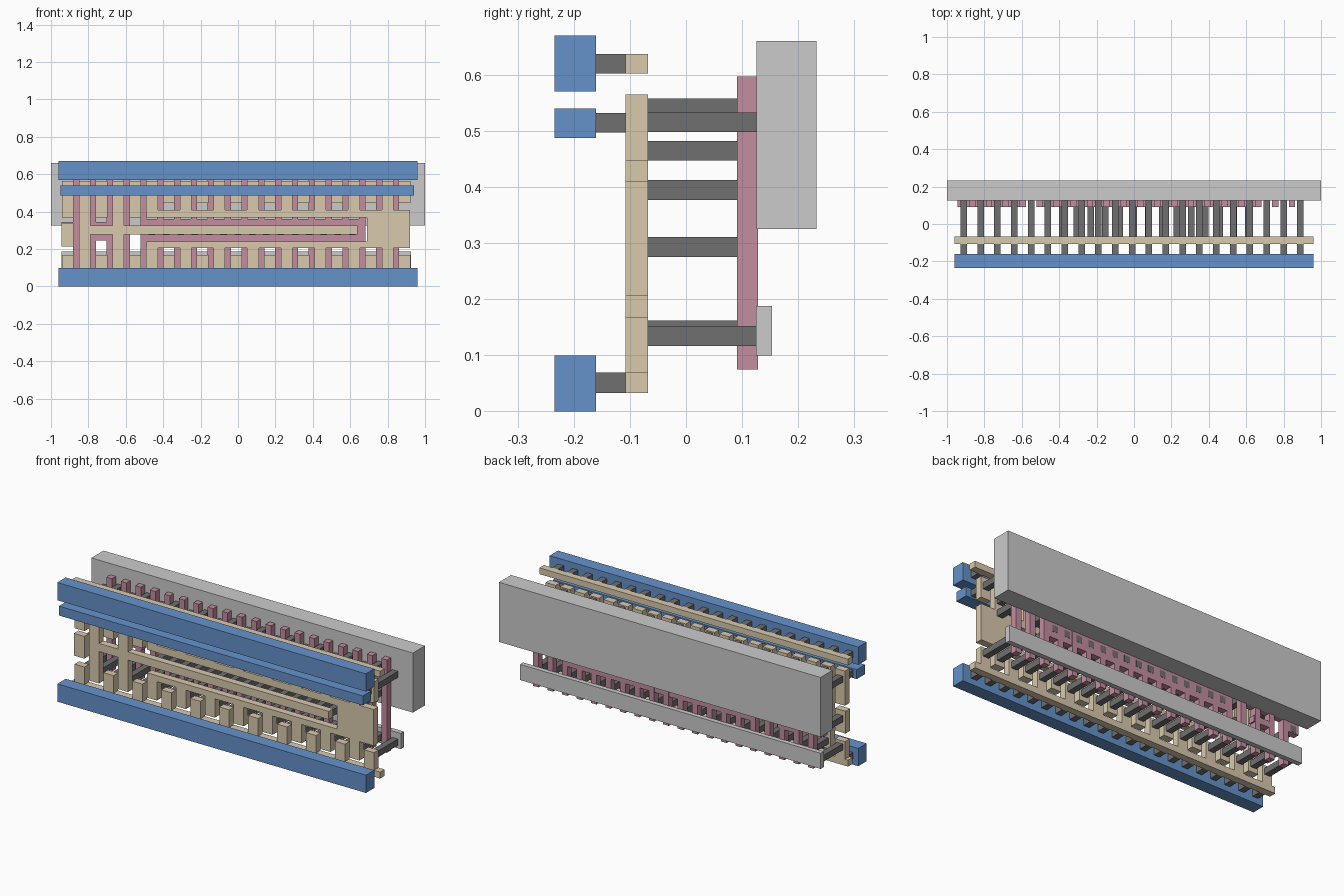
import bpy, bmesh

if "Cube" in bpy.data.objects:
    bpy.data.objects.remove(bpy.data.objects["Cube"])


def material(name, r, g, b):
    m = bpy.data.materials.new(name)
    m.diffuse_color = (r, g, b, 1)
    m.use_nodes = True
    m.node_tree.nodes["Principled BSDF"].inputs["Base Color"].default_value = m.diffuse_color
    return m


BLUE = material("blue", 0.13, 0.29, 0.60)
TAN = material("tan", 0.70, 0.59, 0.42)
PINK = material("pink", 0.55, 0.27, 0.35)
DARK = material("dark", 0.16, 0.16, 0.16)


def layer(name, rects, y0, y1, mat=None):
    """One object made of boxes given as (x0, x1, z0, z1), all y0..y1 deep."""
    bm = bmesh.new()
    for x0, x1, z0, z1 in rects:
        vs = bmesh.ops.create_cube(bm, size=1)["verts"]
        for v in vs:
            v.co.x = x1 if v.co.x > 0 else x0
            v.co.y = y1 if v.co.y > 0 else y0
            v.co.z = z1 if v.co.z > 0 else z0
    me = bpy.data.meshes.new(name)
    bm.to_mesh(me)
    bm.free()
    ob = bpy.data.objects.new(name, me)
    bpy.context.collection.objects.link(ob)
    if mat:
        me.materials.append(mat)


def column(x, half, z0, z1):
    return (x - half, x + half, z0, z1)


PITCH = 0.09
contacts = [-0.91 + PITCH * k for k in range(21)]
gates = [-0.865 + PITCH * k for k in range(20)]
even, odd = contacts[0::2], contacts[1::2]
V, F = 0.0175, 0.031            # half widths of posts and fingers

# Rear slabs
layer("rear_slab", [(-1, 1, 0.325, 0.66)], 0.126, 0.233)
layer("rear_strip", [(-0.945, 0.925, 0.10, 0.188)], 0.125, 0.153)

# Pink bars with their joining plates
layer("pink_bars", [column(x, 0.017, 0.075, 0.597) for x in gates], 0.091, 0.128, PINK)
layer("pink_plates", [(-0.522, 0.68, 0.24, 0.362),
                      (-0.945, -0.58, 0.325, 0.345),
                      (-0.945, -0.87, 0.27, 0.345),
                      (-0.79, -0.66, 0.245, 0.28)], 0.0915, 0.1275, PINK)

# Tan rails
layer("tan_rails", [(-0.96, 0.96, 0.033, 0.069),
                    (-0.96, 0.96, 0.602, 0.637)], -0.108, -0.068, TAN)

# Tan fingers: lower ones rise from the rail, upper ones stand alone
fingers = [column(x, F, 0.06, 0.168) for x in even]
fingers += [column(x, F, 0.37 if k < 3 else 0.447, 0.565) for k, x in enumerate(even)]
layer("tan_fingers", fingers, -0.108, -0.068, TAN)

# Tan output comb
comb = [(-0.49, 0.92, 0.37, 0.41), (-0.49, 0.92, 0.206, 0.24), (0.69, 0.92, 0.206, 0.41)]
for x in odd[2:]:
    comb += [column(x, F, 0.40, 0.565), column(x, F, 0.10, 0.21)]
layer("tan_comb", comb, -0.108, -0.068, TAN)

# Tan centre bar with its two uprights, and the input pad
centre = [(-0.82, 0.64, 0.279, 0.325)]
centre += [column(x, F, 0.10, 0.565) for x in odd[:2]]
layer("tan_centre_bar", centre, -0.108, -0.068, TAN)
layer("tan_input_pad", [(-0.945, -0.88, 0.215, 0.34)], -0.108, -0.068, TAN)

# Posts from the tan layer back to the slabs
posts = []
for x in even:
    posts += [column(x, V, 0.498, 0.533), column(x, V, 0.117, 0.152)]
for x in odd:
    posts += [column(x, V, z, z + 0.035) for z in (0.523, 0.447, 0.377, 0.127)]
layer("rear_posts", posts, -0.07, 0.1265, DARK)

# Posts from the centre bar to the pink plate
layer("centre_posts", [column(-0.46 + i * 0.0765, V, 0.275, 0.311) for i in range(15)]
      + [column(-0.91, V, 0.275, 0.311)], -0.07, 0.1285, DARK)

# Posts from the tan layer forward to the blue bars
front = [column(x, V, 0.497, 0.532) for x in even]
for x in contacts:
    front += [column(x, V, 0.602, 0.637), column(x, V, 0.033, 0.069)]
layer("front_posts", front, -0.161, -0.107, DARK)

# Blue front bars
layer("blue_bars", [(-0.96, 0.96, 0, 0.10),
                    (-0.95, 0.94, 0.487, 0.54),
                    (-0.96, 0.96, 0.57, 0.67)], -0.234, -0.16, BLUE)
